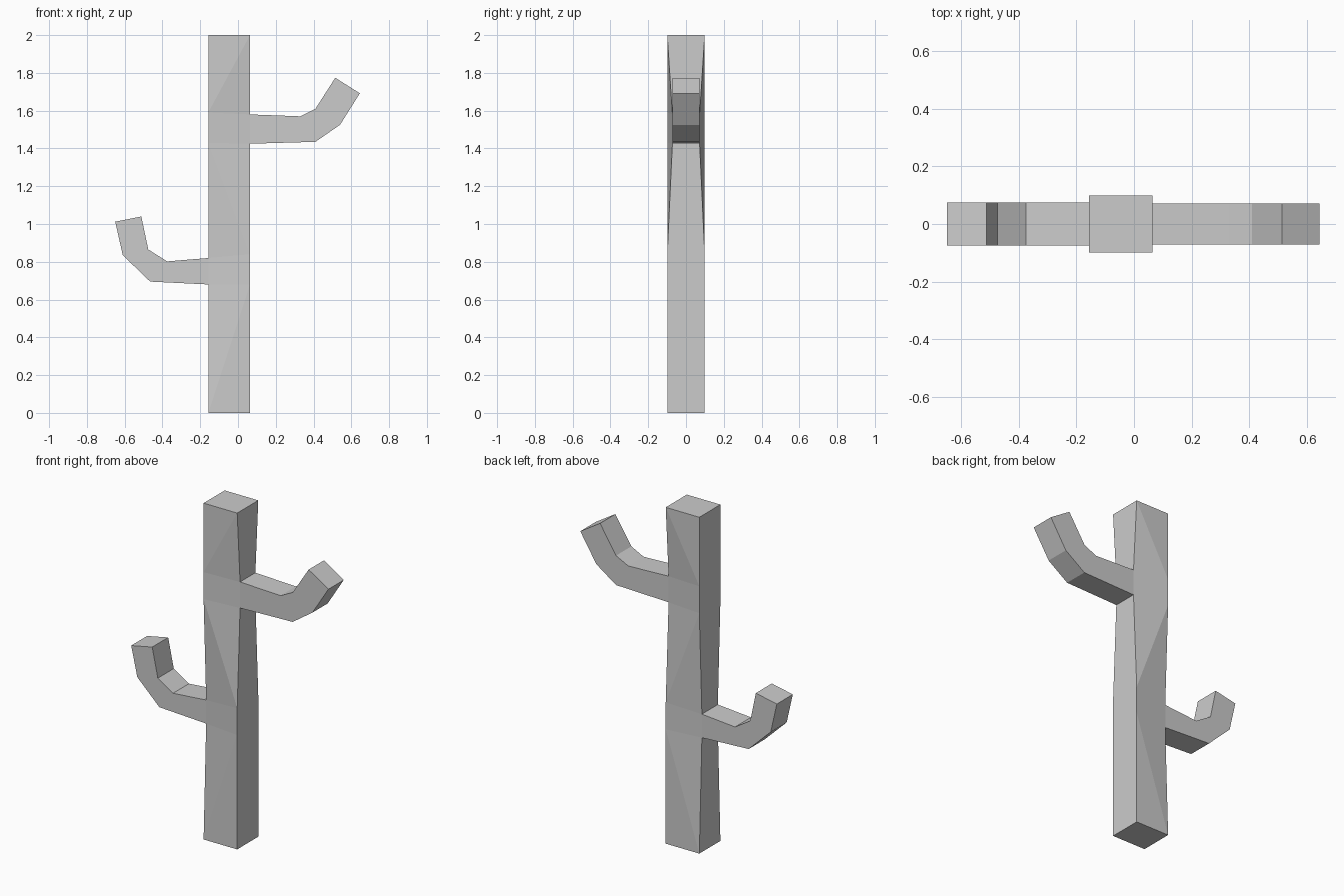
import bpy, bmesh

if "Cube" in bpy.data.objects:
    bpy.data.objects.remove(bpy.data.objects["Cube"])

LEFT, RIGHT, HALF = -0.157, 0.064, 0.099
ARM_L, ARM_R = 0.075, 0.072        # half depth of each arm

mat = bpy.data.materials.new("plain grey")
mat.diffuse_color = (0.6, 0.6, 0.6, 1)
mat.use_nodes = True
mat.node_tree.nodes["Principled BSDF"].inputs["Base Color"].default_value = mat.diffuse_color

bm = bmesh.new()


def ring_pair(x, z, half):
    """Front and back vertex at the same x and z."""
    return [bm.verts.new((x, s * half, z)) for s in (-1, 1)]


# Trunk corner rings: (left z, left half depth, right z, right half depth)
levels = [(0, HALF, 0, HALF), (0.68, ARM_L, 0.68, HALF), (0.82, ARM_L, 0.84, HALF),
          (1.43, HALF, 1.425, ARM_R), (1.59, HALF, 1.58, ARM_R), (2, HALF, 2, HALF)]
left = [ring_pair(LEFT, a, h) for a, h, _, _ in levels]
right = [ring_pair(RIGHT, b, h) for _, _, b, h in levels]

for i in range(5):
    # Front and back, folded outwards along the raised diagonal
    for s in (0, 1):
        a, b, c, d = left[i][s], right[i][s], right[i + 1][s], left[i + 1][s]
        if i in (0, 4):
            bm.faces.new((a, b, c))
            bm.faces.new((a, c, d))
        else:
            bm.faces.new((a, b, d))
            bm.faces.new((b, c, d))
    # Sides, left open where an arm grows out
    for side, gap in ((left, 1), (right, 3)):
        if i != gap:
            bm.faces.new((*side[i], *reversed(side[i + 1])))
for i in (0, 5):
    bm.faces.new((*left[i], *reversed(right[i])))


def arm(low, high, lower, upper, half):
    """Square bent arm extruded from a trunk opening along two outlines."""
    for (x1, z1), (x2, z2) in zip(lower, upper):
        low2, high2 = ring_pair(x1, z1, half), ring_pair(x2, z2, half)
        for s in (0, 1):
            bm.faces.new((low[s], low2[s], high2[s], high[s]))
        bm.faces.new((*low, *reversed(low2)))
        bm.faces.new((*high, *reversed(high2)))
        low, high = low2, high2
    bm.faces.new((*low, *reversed(high)))


# Lower left arm and upper right arm
arm(left[1], left[2], [(-0.465, 0.695), (-0.61, 0.835), (-0.65, 1.012)],
    [(-0.375, 0.802), (-0.475, 0.865), (-0.512, 1.04)], ARM_L)
arm(right[3], right[4], [(0.41, 1.435), (0.54, 1.525), (0.645, 1.692)],
    [(0.33, 1.57), (0.41, 1.61), (0.515, 1.774)], ARM_R)

bmesh.ops.recalc_face_normals(bm, faces=bm.faces)
mesh = bpy.data.meshes.new("trunk_with_arms")
bm.to_mesh(mesh)
bm.free()
mesh.materials.append(mat)
bpy.context.collection.objects.link(bpy.data.objects.new("trunk_with_arms", mesh))
